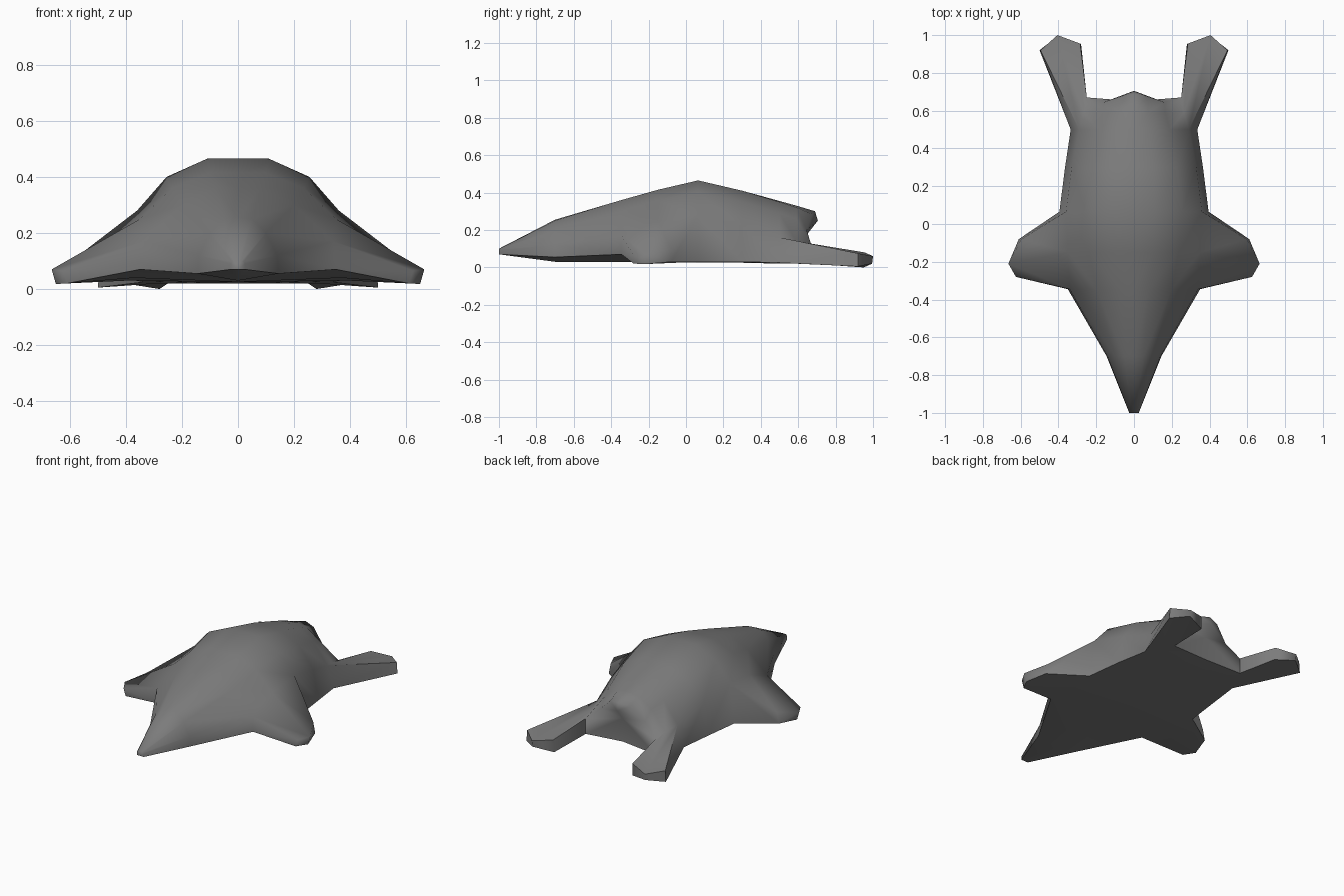
import bpy, bmesh, math

cube = bpy.data.objects.get("Cube")
if cube:
    bpy.data.objects.remove(cube)

# Material
grey = bpy.data.materials.new("slate_grey")
grey.use_nodes = True
colour = (0.2, 0.2, 0.2, 1)
grey.diffuse_color = colour
grey.node_tree.nodes["Principled BSDF"].inputs["Base Color"].default_value = colour

# Half cross-sections from nose to rump:
# y, then (x, z) for back, upper back, shoulder, rim top, rim bottom, belly
sections = [
    (-1.0, [(0, .10), (.012, .10), (.02, .098), (.025, .09), (.025, .07), (0, .07)]),
    (-.70, [(0, .255), (.05, .25), (.10, .20), (.14, .12), (.145, .055), (0, .03)]),
    (-.345, [(0, .36), (.08, .36), (.20, .30), (.34, .17), (.35, .07), (0, .03)]),
    (-.15, [(0, .415), (.10, .415), (.235, .36), (.35, .25), (.37, .04), (0, .025)]),
    (.065, [(0, .465), (.11, .465), (.255, .40), (.36, .28), (.395, .03), (0, .025)]),
    (.30, [(0, .41), (.10, .41), (.23, .35), (.33, .22), (.365, .03), (0, .025)]),
    (.50, [(0, .355), (.085, .35), (.19, .29), (.29, .16), (.335, .025), (0, .02)]),
    (.59, [(0, .33), (.075, .32), (.165, .26), (.265, .14), (.285, .02), (0, .02)]),
    (.665, [(0, .30), (.07, .285), (.16, .20), (.25, .12), (.25, .02), (0, .03)]),
]

bm = bmesh.new()
rings = [[bm.verts.new((x, y, z)) for x, z in pts] for y, pts in sections]

# Rump edge bows back at the spine and in at the flanks
for vert, y in zip(rings[-1], (.69, .675, .645, .67, .67, .65)):
    vert.co.y = y

# Body skin, leaving the rim open where legs join
RIM = 3
leg_spans = {2, 3, 6, 7}
for i in range(len(rings) - 1):
    a, b = rings[i], rings[i + 1]
    for j in range(len(a) - 1):
        if j == RIM and i in leg_spans:
            continue
        bm.faces.new((a[j], a[j + 1], b[j + 1], b[j]))

# Nose cap and hollowed rump cap
bm.faces.new(rings[0])
tail = bm.verts.new((0, .705, .25))
hollow = bm.verts.new((0, .65, .18))
end = rings[-1]
bm.faces.new((end[0], tail, end[1]))
bm.faces.new((tail, hollow, end[2], end[1]))
bm.faces.new((hollow, end[3], end[2]))
bm.faces.new((hollow, end[5], end[4], end[3]))


def leg(first, top, bottom):
    """Bridge three rim sections out to a foot with a pointed tip."""
    span = rings[first:first + 3]
    root = [r[RIM] for r in span] + [r[RIM + 1] for r in reversed(span)]
    foot = [bm.verts.new(p) for p in top + bottom[::-1]]
    for k in range(6):
        n = (k + 1) % 6
        bm.faces.new((root[k], root[n], foot[n], foot[k]))
    bm.faces.new((foot[0], foot[1], foot[4], foot[5]))
    bm.faces.new((foot[1], foot[2], foot[3], foot[4]))


# Front leg, then hind leg
leg(2, [(.625, -.28, .065), (.665, -.21, .07), (.595, -.08, .10)],
       [(.61, -.28, .02), (.65, -.21, .018), (.61, -.08, .03)])
leg(6, [(.495, .92, .075), (.405, 1.0, .06), (.285, .955, .08)],
       [(.50, .92, .005), (.405, .995, .02), (.28, .95, .0)])

bmesh.ops.recalc_face_normals(bm, faces=bm.faces)
mesh = bpy.data.meshes.new("body_with_legs")
bm.to_mesh(mesh)
bm.free()
mesh.materials.append(grey)
body = bpy.data.objects.new("body_with_legs", mesh)
bpy.context.collection.objects.link(body)

# Mirror to the other side and shade smooth
mirror = body.modifiers.new("Mirror", 'MIRROR')
mirror.use_clip = True
bpy.context.view_layer.objects.active = body
body.select_set(True)
bpy.ops.object.modifier_apply(modifier="Mirror")

bm = bmesh.new()
bm.from_mesh(mesh)
bmesh.ops.recalc_face_normals(bm, faces=bm.faces)
bm.to_mesh(mesh)
bm.free()
bpy.ops.object.shade_smooth_by_angle(angle=math.radians(70))
